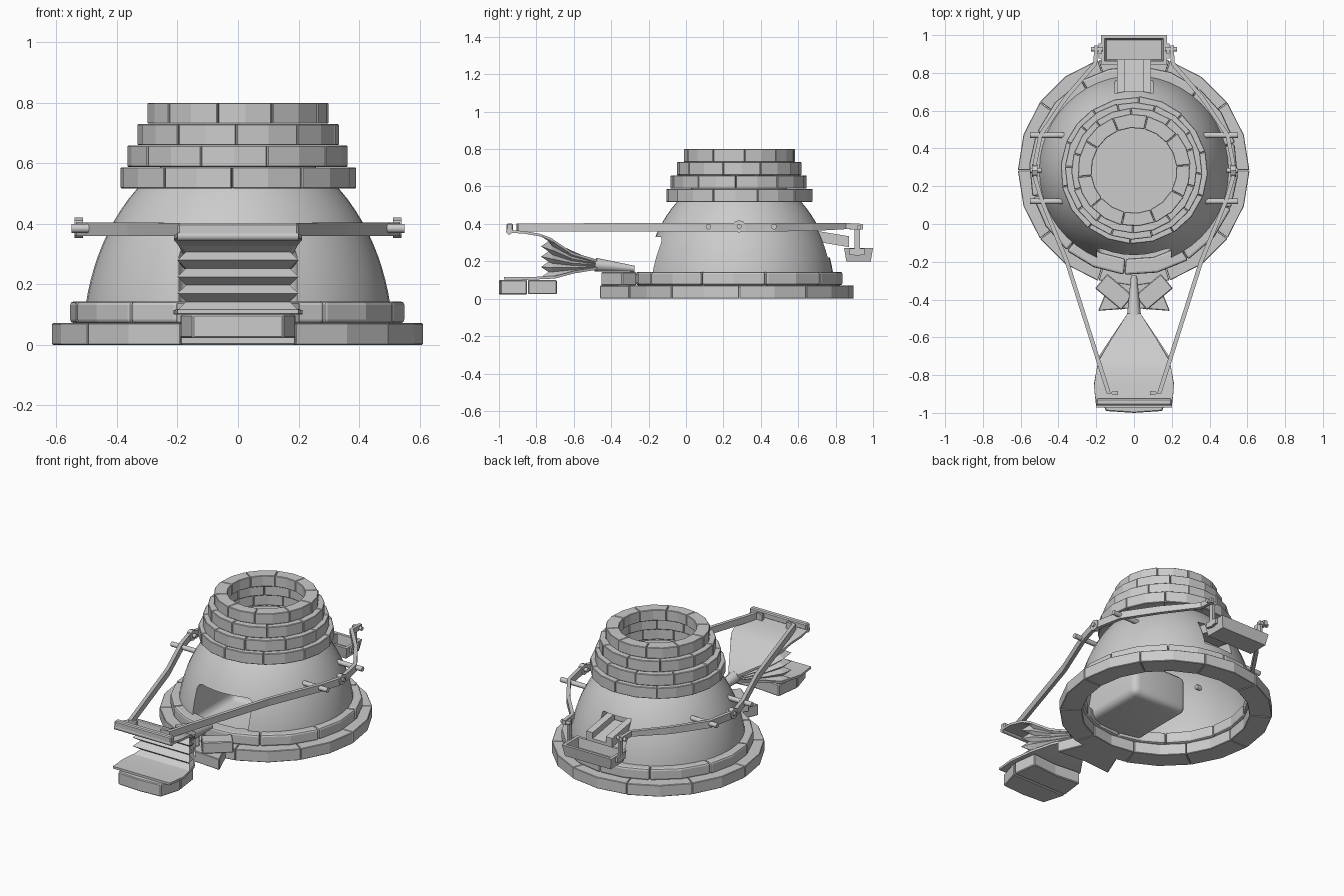
import bpy, bmesh, math, random
from mathutils import Vector, Matrix

if "Cube" in bpy.data.objects:
    bpy.data.objects.remove(bpy.data.objects["Cube"])
random.seed(4)
CY = 0.284  # furnace axis in y


def finish(name, bm, smooth=False, bevel=0, segs=1):
    bmesh.ops.recalc_face_normals(bm, faces=bm.faces)
    if bevel:
        sharp = [e for e in bm.edges if e.calc_face_angle(0) > 0.7]
        bmesh.ops.bevel(bm, geom=sharp, offset=bevel, segments=segs, affect='EDGES', profile=0.5)
    me = bpy.data.meshes.new(name)
    bm.to_mesh(me)
    bm.free()
    ob = bpy.data.objects.new(name, me)
    bpy.context.collection.objects.link(ob)
    if smooth:
        select(ob)
        bpy.ops.object.shade_smooth_by_angle(angle=math.radians(40))
    return ob


def select(ob):
    bpy.ops.object.select_all(action='DESELECT')
    ob.select_set(True)
    bpy.context.view_layer.objects.active = ob


def add_loft(bm, rings):
    """Closed outlines joined in sequence, capped at both ends."""
    vs = [[bm.verts.new(p) for p in r] for r in rings]
    n = len(vs[0])
    for a, b in zip(vs, vs[1:]):
        for i in range(n):
            j = (i + 1) % n
            bm.faces.new((a[i], a[j], b[j], b[i]))
    bm.faces.new(vs[0])
    bm.faces.new(vs[-1])


def loft(name, rings, **kw):
    bm = bmesh.new()
    add_loft(bm, rings)
    return finish(name, bm, **kw)


def prism(name, pts, z0, z1, **kw):
    return loft(name, [[(x, y, z) for x, y in pts] for z in (z0, z1)], **kw)


def box(name, x0, x1, y0, y1, z0, z1, **kw):
    return prism(name, [(x0, y0), (x1, y0), (x1, y1), (x0, y1)], z0, z1, **kw)


def rod(name, p, q, r0, r1, n=12):
    p, q = Vector(p), Vector(q)
    rot = (q - p).to_track_quat('Z', 'Y')
    rings = [[c + rot @ Vector((r * math.cos(2 * math.pi * i / n), r * math.sin(2 * math.pi * i / n), 0))
              for i in range(n)] for c, r in ((p, r0), (q, r1))]
    return loft(name, rings, smooth=n > 8)


def brick_ring(name, n, r0, r1, z0, z1, start, jitter=0.0, bevel=0.003, segs=1, sub=2):
    """Ring of n stones; angles measured from the front."""
    cuts = [math.radians(start) + 2 * math.pi * (i + random.uniform(-jitter, jitter)) / n for i in range(n)]
    cuts.append(cuts[0] + 2 * math.pi)
    bm = bmesh.new()
    for a, b in zip(cuts, cuts[1:]):
        g = 0.0012 / r1
        d = random.uniform(-0.003, 0.003)
        angs = [a + g + (b - a - 2 * g) * k / sub for k in range(sub + 1)]
        out = [((r1 + d) * math.sin(t), CY - (r1 + d) * math.cos(t)) for t in angs]
        inn = [(r0 * math.sin(t), CY - r0 * math.cos(t)) for t in reversed(angs)]
        add_loft(bm, [[(x, y, z) for x, y in out + inn] for z in (z0, z1)])
    return finish(name, bm, bevel=bevel, segs=segs)


# Dome: solid of revolution, niches cut in, underside opened
prof = [(0.513 * math.sqrt(1 - (z / 0.68) ** 2), z) for z in [0.06 + 0.54 * k / 14 for k in range(15)]]
N = 48
dome = loft("dome", [[(r * math.cos(2 * math.pi * i / N), CY + r * math.sin(2 * math.pi * i / N), z)
                      for i in range(N)] for r, z in prof])
cutters = [box("hearth_cutter", -0.195, 0.195, -0.5, 0.24, 0.09, 0.33, bevel=0.04, segs=3),
           box("chute_cutter", -0.1, 0.1, 0.64, 1.1, 0.22, 0.39)]
for c in cutters:
    c.hide_render = True
    m = dome.modifiers.new("cut", 'BOOLEAN')
    m.object, m.operation, m.solver = c, 'DIFFERENCE', 'EXACT'
    select(dome)
    bpy.ops.object.modifier_apply(modifier=m.name)
    bpy.data.objects.remove(c)
bm = bmesh.new()
bm.from_mesh(dome.data)
under = [f for f in bm.faces if all(v.co.z < 0.062 for v in f.verts)]
bmesh.ops.delete(bm, geom=under, context='FACES')
bm.to_mesh(dome.data)
bm.free()
select(dome)
bpy.ops.object.shade_smooth_by_angle(angle=math.radians(35))

# Stone foundation and chimney courses
brick_ring("base_stones", 10, 0.485, 0.613, 0.0, 0.072, 18)
brick_ring("second_course", 10, 0.47, 0.553, 0.072, 0.144, 32, 0.06, bevel=0.012, segs=2)
for k, (r0, r1, z0, z1, s) in enumerate([(0.29, 0.391, 0.517, 0.587, -3), (0.275, 0.364, 0.588, 0.659, 16),
                                         (0.255, 0.334, 0.66, 0.73, 1), (0.225, 0.299, 0.731, 0.8, -12)]):
    brick_ring(f"chimney_course_{k + 1}", 10, r0, r1, z0, z1, s, 0.06)

# Loose stones: nozzle rest and bellows rest
prism("nozzle_rest_lower", [(-0.19, -0.46), (0, -0.445), (0.19, -0.46), (0.12, -0.29), (-0.12, -0.29)],
      0, 0.07, bevel=0.004)
for s in (-1, 1):
    ob = box("nozzle_rest_upper", -0.05, 0.05, -0.09, 0.09, 0.07, 0.142, bevel=0.005)
    ob.data.transform(Matrix.Translation((s * 0.105, -0.36, 0)) @ Matrix.Rotation(-s * math.radians(50), 4, 'Z'))
prism("bellows_rest_front", [(-0.15, -0.99), (0, -1.0), (0.15, -0.99), (0.19, -0.85), (-0.19, -0.85)],
      0.022, 0.1, bevel=0.005)
prism("bellows_rest_back", [(-0.19, -0.845), (0.19, -0.845), (0.17, -0.69), (0, -0.705), (-0.17, -0.69)],
      0.024, 0.1, bevel=0.005)


# Bellows boards: (half width, y, underside z)
def board(name, rows, t):
    loft(name, [[(-w, y, z), (w, y, z), (w, y, z + t), (-w, y, z + t)] for w, y, z in rows], smooth=True)


board("bellows_top_board", [(0.035, -0.475, 0.195), (0.12, -0.61, 0.235), (0.185, -0.72, 0.31),
                            (0.2, -0.78, 0.333), (0.212, -0.86, 0.347), (0.2, -0.96, 0.355)], 0.014)
board("bellows_bottom_board", [(0.035, -0.475, 0.155), (0.12, -0.6, 0.135), (0.185, -0.7, 0.108),
                               (0.213, -0.85, 0.101), (0.2, -0.972, 0.103)], 0.014)

# Pleated leather fanning out from the nozzle
rings = []
for i in range(9):
    t, f = i / 8, (1.0 if i % 2 == 0 else 0.86)
    side = [(0.03, -0.478, 0.167 + 0.03 * t), (0.12 * f, -0.61, 0.142 + 0.096 * t),
            (0.185 * f, -0.715, 0.12 + 0.185 * t), (0.2 * f, -0.775 if f == 1 else -0.735, 0.115 + 0.22 * t)]
    rings.append(side + [(-x, y, z) for x, y, z in reversed(side)])
loft("bellows_pleats", rings)
rod("bellows_nozzle", (0, -0.485, 0.182), (0, -0.275, 0.16), 0.037, 0.016)

# Cross handle at the front
box("cross_handle", -0.2, 0.2, -0.96, -0.925, 0.362, 0.402, bevel=0.006)
rod("cross_roll", (-0.2, -0.945, 0.36), (0.2, -0.945, 0.36), 0.017, 0.017)

# Side arms: (x, y, bottom z, top z)
ARM = [(0.085, -0.895, 0.36, 0.402), (0.135, -0.893, 0.36, 0.402), (0.355, -0.2, 0.36, 0.405),
       (0.49, 0.13, 0.36, 0.405), (0.525, 0.25, 0.36, 0.405), (0.525, 0.32, 0.36, 0.405),
       (0.495, 0.47, 0.36, 0.405), (0.36, 0.67, 0.362, 0.405), (0.205, 0.85, 0.372, 0.405), (0.2, 0.945, 0.37, 0.4)]
for s in (-1, 1):
    rings = []
    for i, (x, y, z0, z1) in enumerate(ARM):
        a, b = ARM[max(i - 1, 0)], ARM[min(i + 1, len(ARM) - 1)]
        nrm = Vector((b[1] - a[1], a[0] - b[0])).normalized() * 0.011
        rings.append([(s * (x + k * nrm.x), y + k * nrm.y, z) for k, z in ((-1, z0), (1, z0), (1, z1), (-1, z1))])
    loft("side_arm", rings)
    # Guide pegs and pivot
    for y in (0.12, 0.47):
        rod("guide_peg", (s * 0.37, y, 0.385), (s * 0.55, y, 0.385), 0.015, 0.015)
    rod("pivot_plate", (s * 0.512, 0.284, 0.387), (s * 0.54, 0.284, 0.387), 0.034, 0.034, 8)
    rod("pivot_pin", (s * 0.49, 0.284, 0.387), (s * 0.55, 0.284, 0.387), 0.013, 0.013)
    # Bucket hanger with pin
    x = sorted((s * 0.172, s * 0.188))
    box("hanger", x[0], x[1], 0.9, 0.93, 0.23, 0.395)
    rod("hanger_pin", (s * 0.165, 0.925, 0.382), (s * 0.228, 0.925, 0.382), 0.012, 0.012)
    box("hanger_foot", x[0], x[1], 0.875, 0.955, 0.235, 0.268)


# Open tray at the rear, hollowed by an inner loop running down to its floor
def rect(w, y0, y1, z):
    return [(-w, y0, z), (w, y0, z), (w, y1, z), (-w, y1, z)]


loft("ore_tray", [rect(0.16, 0.857, 0.988, 0.2), rect(0.174, 0.845, 1.0, 0.272),
                  rect(0.155, 0.863, 0.982, 0.272), rect(0.145, 0.872, 0.973, 0.213)])

# Feeding chute: sloped U-section trough
U = [(-0.09, 0), (0.09, 0), (0.09, 0.058), (0.047, 0.058), (0.047, 0.02), (-0.047, 0.02), (-0.047, 0.058), (-0.09, 0.058)]
loft("feed_chute", [[(x, y, z + h) for x, h in U] for y, z in ((0.65, 0.313), (0.872, 0.276))])
